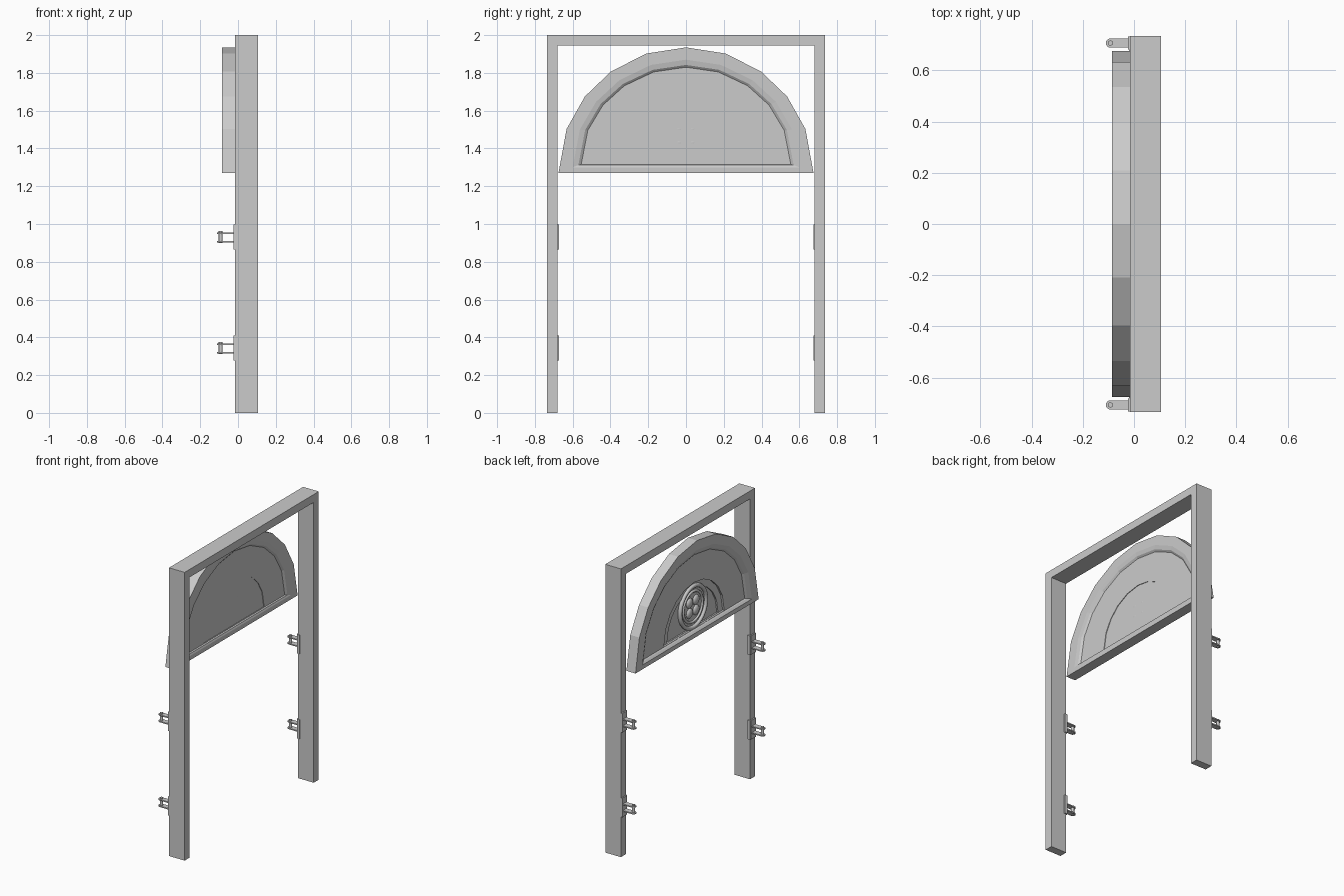
import bpy, bmesh, math
from mathutils import Matrix, Vector

if "Cube" in bpy.data.objects:
    bpy.data.objects.remove(bpy.data.objects["Cube"])

ANGLES = [0, 20.5, 37.5, 54, 72, 90, 108, 126, 142.5, 159.5, 180]


def finish(bm, name, smooth=False):
    bmesh.ops.recalc_face_normals(bm, faces=bm.faces)
    mesh = bpy.data.meshes.new(name)
    bm.to_mesh(mesh)
    bm.free()
    ob = bpy.data.objects.new(name, mesh)
    bpy.context.collection.objects.link(ob)
    if smooth:
        bpy.ops.object.select_all(action='DESELECT')
        ob.select_set(True)
        bpy.context.view_layer.objects.active = ob
        bpy.ops.object.shade_smooth_by_angle(angle=math.radians(35))
    return ob


def extrude(name, points, vec):
    """Prism from a planar outline."""
    bm = bmesh.new()
    face = bm.faces.new([bm.verts.new(p) for p in points])
    res = bmesh.ops.extrude_face_region(bm, geom=[face], use_keep_orig=True)
    moved = [v for v in res['geom'] if isinstance(v, bmesh.types.BMVert)]
    bmesh.ops.translate(bm, verts=moved, vec=vec)
    return finish(bm, name)


def box(name, lo, hi):
    x0, y0, z0 = lo
    x1, y1, z1 = hi
    return extrude(name, [(x0, y0, z0), (x1, y0, z0), (x1, y1, z0), (x0, y1, z0)],
                   (0, 0, z1 - z0))


def arch(bm, a, b, base, x):
    return [bm.verts.new((x, a * math.cos(math.radians(t)),
                          base + b * math.sin(math.radians(t)))) for t in ANGLES]


def loft(name, sections):
    """Half-round stepped panel: bridges arch outlines and caps both ends."""
    bm = bmesh.new()
    loops = [arch(bm, *s) for s in sections]
    for p, q in zip(loops, loops[1:]):
        n = len(p)
        for i in range(n):
            j = (i + 1) % n
            bm.faces.new((p[i], p[j], q[j], q[i]))
    bm.faces.new(loops[0])
    bm.faces.new(loops[-1])
    return finish(bm, name)


def ring(name, major, minor, x, z):
    bpy.ops.mesh.primitive_torus_add(major_radius=major, minor_radius=minor,
                                     major_segments=32, minor_segments=8,
                                     location=(x, 0, z), rotation=(0, math.pi / 2, 0))
    ob = bpy.context.object
    ob.name = name
    bpy.ops.object.shade_smooth_by_angle(angle=math.radians(50))


# Door frame: two posts and the top beam
X0, X1, W, INNER = -0.015, 0.105, 0.735, 0.68
outline = [(-W, 0), (-W, 2), (W, 2), (W, 0), (INNER, 0), (INNER, 1.945),
           (-INNER, 1.945), (-INNER, 0)]
extrude("door_frame", [(X0, y, z) for y, z in outline], (X1 - X0, 0, 0))

# Half-round transom panel, stepped on both sides
loft("arched_panel", [
    (0.33, 0.32, 1.318, -0.034),
    (0.33, 0.32, 1.318, -0.030),
    (0.555, 0.515, 1.315, -0.030),
    (0.57, 0.53, 1.312, -0.020),
    (0.60, 0.57, 1.30, -0.015),
    (0.675, 0.665, 1.27, -0.015),
    (0.675, 0.665, 1.27, -0.085),
    (0.60, 0.57, 1.30, -0.085),
    (0.57, 0.53, 1.312, -0.072),
    (0.555, 0.515, 1.315, -0.062),
    (0.331, 0.321, 1.317, -0.062),
    (0.33, 0.32, 1.318, -0.050),
    (0.28, 0.27, 1.320, -0.050),
    (0.28, 0.27, 1.320, -0.040),
])

# Plain round rosette in the middle of the panel
RZ = 1.468
ring("rosette_outer_ring", 0.142, 0.014, -0.054, RZ)
ring("rosette_inner_ring", 0.105, 0.009, -0.052, RZ)
bm = bmesh.new()
bmesh.ops.create_cone(bm, cap_ends=True, segments=32, radius1=0.142, radius2=0.142,
                      depth=0.012,
                      matrix=Matrix.Translation((-0.044, 0, RZ)) @ Matrix.Rotation(math.pi / 2, 4, 'Y'))
finish(bm, "rosette_disc", True)
bm = bmesh.new()
for k in range(4):
    a = math.pi / 4 + k * math.pi / 2
    m = Matrix.Translation((-0.05, 0.05 * math.cos(a), RZ + 0.05 * math.sin(a)))
    bmesh.ops.create_uvsphere(bm, u_segments=14, v_segments=8, radius=0.034,
                              matrix=m @ Matrix.Diagonal((0.5, 1, 1, 1)))
finish(bm, "rosette_petals", True)

# Hinge brackets, two on each post
for side in (-1, 1):
    for zc in (0.93, 0.342):
        label = ("left" if side < 0 else "right") + ("_upper" if zc > 0.6 else "_lower")
        yc = side * 0.707
        # Mounting plate wrapped on the post edge
        box("hinge_plate_" + label, (-0.024, yc - 0.026, zc - 0.064),
            (-0.013, yc + 0.026, zc + 0.068))
        box("hinge_side_plate_" + label, (-0.02, side * 0.677 - 0.003, zc - 0.064),
            (0.0, side * 0.677 + 0.005, zc + 0.068))
        # Two round-ended lugs
        pts = [(-0.02, yc - 0.018), (-0.02, yc + 0.018)]
        for i in range(9):
            t = math.pi / 2 + i * math.pi / 8
            pts.append((-0.092 + 0.018 * math.cos(t), yc + 0.018 * math.sin(t)))
        for tag, dz in (("top", 0.022), ("bottom", -0.023)):
            extrude(f"hinge_lug_{tag}_{label}",
                    [(x, y, zc + dz - 0.004) for x, y in pts], (0, 0, 0.008))
        # Pin
        bm = bmesh.new()
        bmesh.ops.create_cone(bm, cap_ends=True, segments=16, radius1=0.010, radius2=0.010,
                              depth=0.065, matrix=Matrix.Translation((-0.092, yc, zc + 0.001)))
        finish(bm, "hinge_pin_" + label, True)
